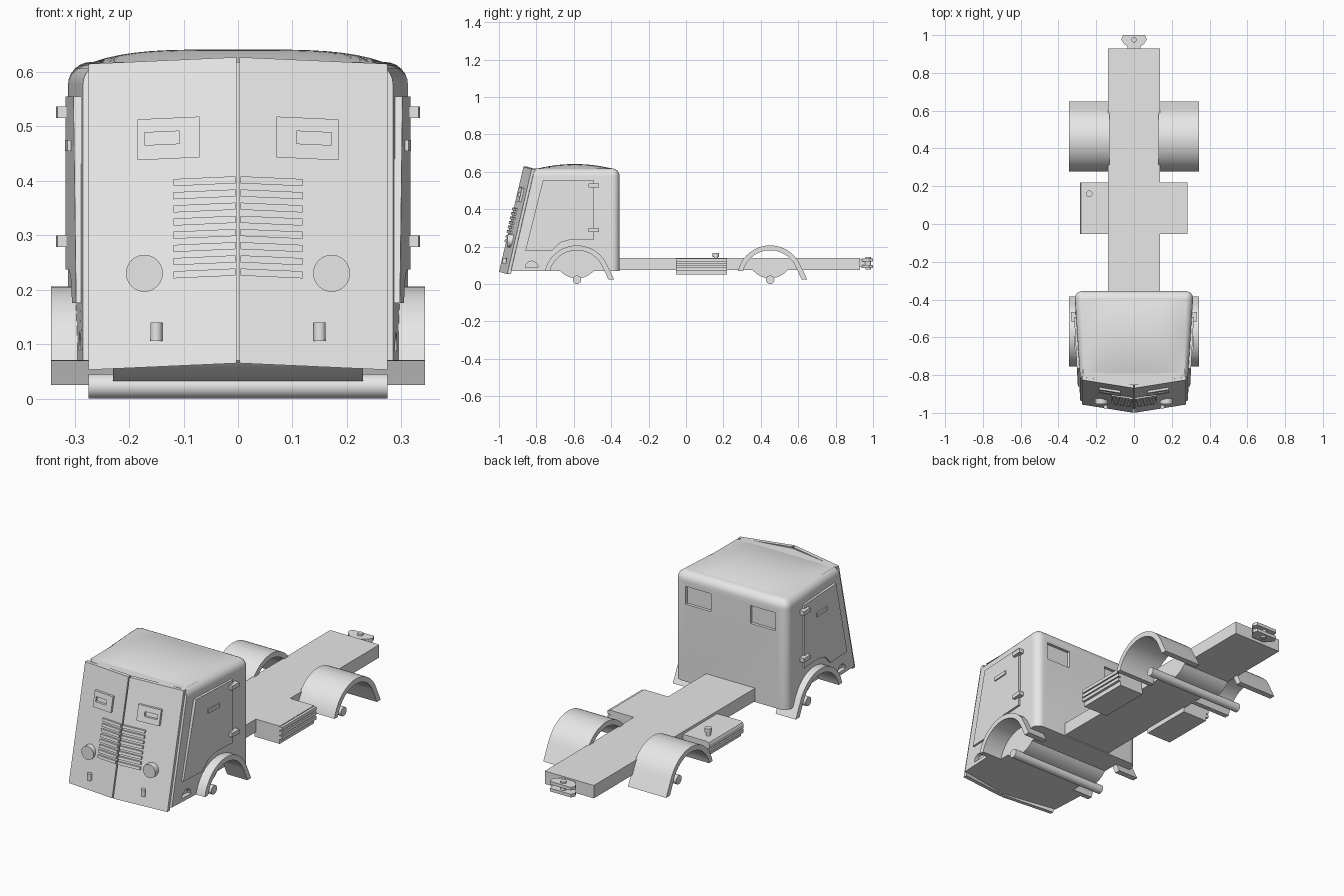
import bpy, bmesh, math
from mathutils import Vector

cube = bpy.data.objects.get("Cube")
if cube:
    bpy.data.objects.remove(cube, do_unlink=True)

grey = bpy.data.materials.new("plain_grey")
grey.use_nodes = True
grey.diffuse_color = (0.8, 0.8, 0.8, 1)
grey.node_tree.nodes["Principled BSDF"].inputs["Base Color"].default_value = (0.8, 0.8, 0.8, 1)


def finish(name, bm, smooth=False):
    bmesh.ops.recalc_face_normals(bm, faces=bm.faces)
    mesh = bpy.data.meshes.new(name)
    bm.to_mesh(mesh)
    bm.free()
    mesh.materials.append(grey)
    obj = bpy.data.objects.new(name, mesh)
    bpy.context.collection.objects.link(obj)
    if smooth:
        smooth_shade(obj)
    return obj


def activate(obj):
    bpy.ops.object.select_all(action="DESELECT")
    obj.select_set(True)
    bpy.context.view_layer.objects.active = obj


def smooth_shade(obj):
    activate(obj)
    bpy.ops.object.shade_smooth_by_angle(angle=math.radians(35))


def prism(name, pts, axis, a, b, smooth=False, warp=None):
    """Extrude a 2D outline along an axis; warp optionally moves each corner."""
    bm = bmesh.new()
    rings = []
    for d in (a, b):
        ring = []
        for p in pts:
            co = list(p)
            co.insert("xyz".index(axis), d)
            ring.append(bm.verts.new(warp(*co) if warp else co))
        rings.append(ring)
    n = len(pts)
    bm.faces.new(rings[0])
    bm.faces.new(rings[1])
    for i in range(n):
        j = (i + 1) % n
        bm.faces.new((rings[0][i], rings[0][j], rings[1][j], rings[1][i]))
    return finish(name, bm, smooth)


def rect(a0, a1, b0, b1):
    return [(a0, b0), (a1, b0), (a1, b1), (a0, b1)]


def arc(ca, cb, r, start, end, steps=24):
    angles = [math.radians(start + (end - start) * i / steps) for i in range(steps + 1)]
    return [(ca + r * math.cos(t), cb + r * math.sin(t)) for t in angles]


def box(name, x0, x1, y0, y1, z0, z1):
    return prism(name, rect(x0, x1, y0, y1), "z", z0, z1)


def disc(name, axis, a, b, r, lo, hi):
    return prism(name, arc(a, b, r, 0, 345, 23), axis, lo, hi, True)


def cut(target, cutter):
    mod = target.modifiers.new("cut", "BOOLEAN")
    mod.operation, mod.solver, mod.object = "DIFFERENCE", "EXACT", cutter
    activate(target)
    bpy.ops.object.modifier_apply(modifier=mod.name)
    bpy.data.objects.remove(cutter, do_unlink=True)


# Slanted, V-shaped front and tapering cab sides
def front_y(x, z):
    return -1.0 + (z - 0.065) * 0.232 + abs(x) * 0.16


def side_x(y):
    return 0.315 + 0.053 * (y + 0.355)


def on_front(x, depth, z):
    return (x, front_y(x, z) - depth, z - 0.045 * abs(x))


def front_block(name, side, x0, x1, z0, z1, d0, d1):
    return prism(name, rect(side * x0, side * x1, z0, z1), "y", d0, d1, warp=on_front)


def side_block(name, side, pts, d0, d1):
    return prism(name, pts, "x", d0, d1,
                 warp=lambda d, y, z: (side * (side_x(y) + d), y, z))


FRONT_AXLE, REAR_AXLE = -0.583, 0.45

# Cab shell with rounded roof and rear corners
plan = [(-0.315, -0.355), (0.315, -0.355), (0.285, None), (0, None), (-0.285, None)]
bm = bmesh.new()
levels = [[bm.verts.new((x, front_y(x, z) + 0.018 if y is None else y, z)) for x, y in plan]
          for z in (0.07, 0.618)]
low, top = levels
bm.faces.new(low)
bm.faces.new(top)
for i in range(5):
    j = (i + 1) % 5
    bm.faces.new((low[i], low[j], top[j], top[i]))
rounded = [bm.edges.get(pair) for pair in ((low[0], top[0]), (low[1], top[1]), (top[0], top[1]),
                                           (top[1], top[2]), (top[4], top[0]))]
bmesh.ops.recalc_face_normals(bm, faces=bm.faces)
bmesh.ops.bevel(bm, geom=rounded, offset=0.042, segments=6, profile=0.5, affect="EDGES")
cab = finish("cab_shell", bm)

for s in (-1, 1):
    cut(cab, disc("well_cutter", "x", FRONT_AXLE, 0.03, 0.16, s * 0.23, s * 0.4))
    cut(cab, box("window_cutter", *sorted((s * 0.11, s * 0.25)), -0.37, -0.345, 0.46, 0.55))
    step = arc(-0.825, 0.088, 0.034, 0, 180, 12)
    cut(cab, side_block("step_cutter", s, step, -0.02, 0.02))
smooth_shade(cab)

# Domed roof skin
bm = bmesh.new()
bmesh.ops.create_grid(bm, x_segments=20, y_segments=20, size=1)
for v in bm.verts:
    u, w = v.co.x, v.co.y
    v.co = Vector((u * 0.27, -0.595 + w * 0.2, 0.617 + 0.024 * (1 - u ** 4) * (1 - w * w)))
finish("roof_dome", bm, True)

for s in (-1, 1):
    tag = "left" if s > 0 else "right"
    # Front armour panel and its fittings
    front_block("front_panel_" + tag, s, 0.003, 0.275, 0.065, 0.627, -0.02, 0)
    for n, r in enumerate(((0.071, 0.185, 0.496, 0.521), (0.071, 0.185, 0.446, 0.473),
                           (0.071, 0.107, 0.473, 0.496), (0.172, 0.185, 0.473, 0.496))):
        front_block(f"vision_frame_{tag}_{n}", s, *r, -0.005, 0.012)
    for n in range(8):
        z = 0.226 + n * 0.0242
        front_block(f"louvre_{tag}_{n}", s, 0.005, 0.118, z, z + 0.013, -0.005, 0.009)
    lamp_y = front_y(0.172, 0.23)
    disc("headlight_" + tag, "y", s * 0.172, 0.23, 0.034, lamp_y - 0.02, lamp_y + 0.012)
    peg_y = front_y(0.15, 0.12)
    disc("tow_peg_" + tag, "z", s * 0.15, peg_y - 0.006, 0.011, 0.106, 0.14)

    # Door with hinges and handle
    door = [(-0.86, 0.175), (-0.765, 0.555), (-0.492, 0.555), (-0.492, 0.237),
            (-0.615, 0.237), (-0.67, 0.222), (-0.72, 0.175)]
    side_block("door_" + tag, s, door, -0.01, 0.009)
    for z in (0.515, 0.278):
        side_block("door_hinge_" + tag, s, rect(-0.52, -0.465, z, z + 0.021), 0, 0.025)
    side_block("door_handle_" + tag, s, rect(-0.68, -0.595, 0.455, 0.475), 0, 0.015)

    # Mudguards: arch with a flared rear end
    for place, cy, inner in (("front", FRONT_AXLE, 0.23), ("rear", REAR_AXLE, 0.13)):
        guard = ([(cy + 0.198, 0.025)] + arc(cy, 0.03, 0.176, 25, 167)
                 + arc(cy, 0.03, 0.15, 165, 25) + [(cy + 0.168, 0.025)])
        prism(f"{place}_mudguard_{tag}", guard, "x", s * inner, s * 0.343, True)

# Chassis, axles and axle housings
box("chassis", -0.137, 0.137, -0.5, 0.93, 0.075, 0.14)
for place, cy, half in (("front", FRONT_AXLE, 0.23), ("rear", REAR_AXLE, 0.137)):
    disc(place + "_axle", "x", cy, 0.0225, 0.0225, -0.275, 0.275)
    prism(place + "_axle_housing", arc(cy, 0.151, 0.121, 215, 325), "x", -half, half, True)

# Slatted storage box on one side
box("storage_box", 0.13, 0.27, -0.053, 0.22, 0.05, 0.14)
for n in range(3):
    z = 0.073 + n * 0.023
    box(f"storage_slat_{n}", 0.26, 0.283, -0.053, 0.22, z, z + 0.017)

# Fuel tank with filler cap on the other side
shape = [(-0.13, 0.05), (-0.27, 0.05), (-0.27, 0.072), (-0.285, 0.072), (-0.285, 0.088),
         (-0.275, 0.088), (-0.275, 0.094), (-0.285, 0.094), (-0.285, 0.112),
         (-0.28, 0.122), (-0.268, 0.127), (-0.13, 0.127)]
prism("fuel_tank", [(x, z) for x, z in shape], "y", -0.053, 0.22)
disc("filler_cap", "z", -0.237, 0.16, 0.017, 0.145, 0.165)
disc("filler_neck", "z", -0.237, 0.16, 0.011, 0.12, 0.15)

# Rear coupling jaw
half_jaw = [(0.058, 1.0), (0.068, 0.978), (0.055, 0.955), (0.03, 0.937)]
jaw = half_jaw + [(-x, y) for x, y in reversed(half_jaw)]
for name, z0, z1 in (("lower", 0.085, 0.101), ("upper", 0.12, 0.136)):
    prism("coupling_plate_" + name, jaw, "z", z0, z1)
box("coupling_neck", -0.035, 0.035, 0.92, 0.955, 0.09, 0.13)
disc("coupling_pin", "z", 0, 0.975, 0.014, 0.078, 0.145)
